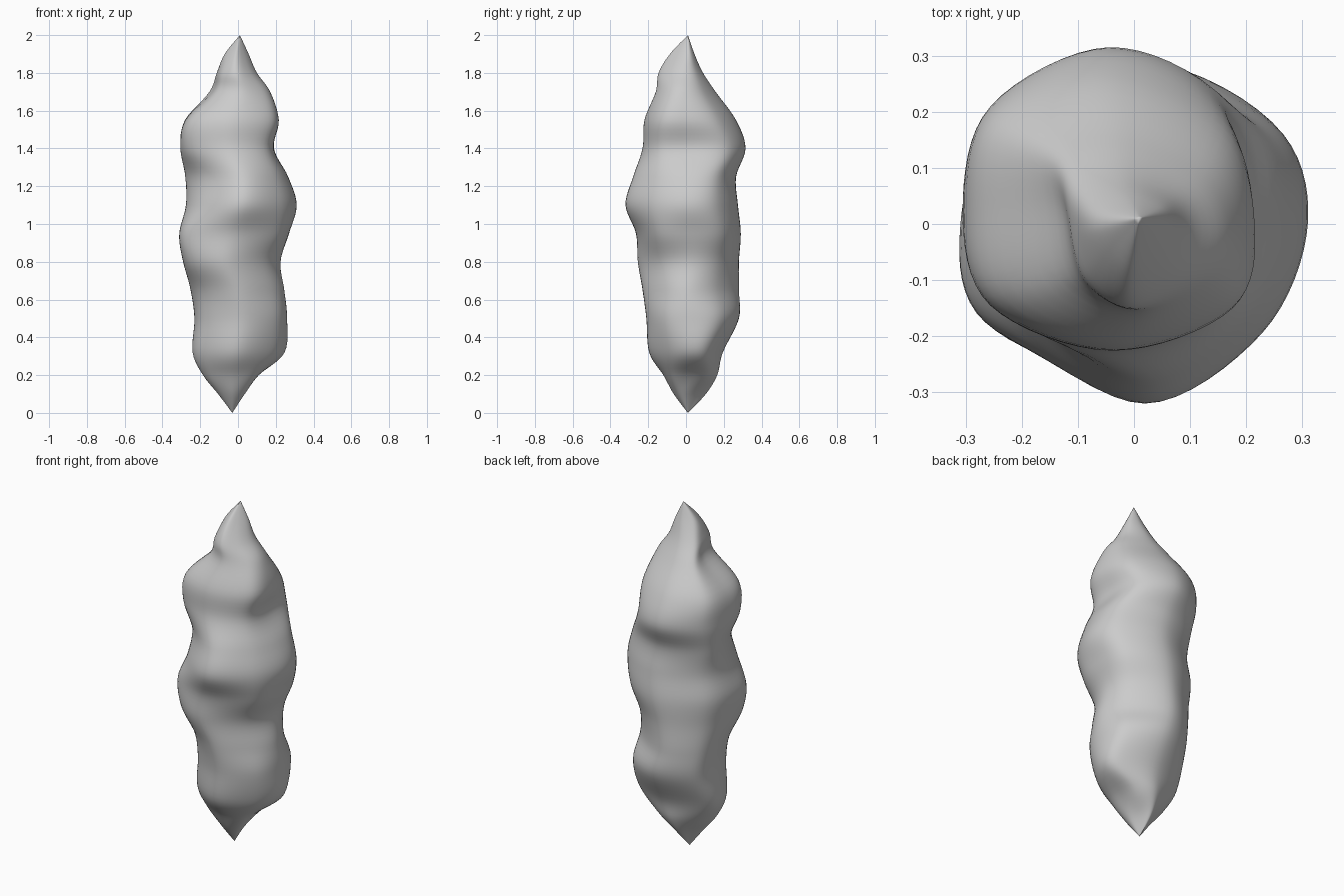
import bpy, bmesh, math
from mathutils import Vector

if "Cube" in bpy.data.objects:
    bpy.data.objects.remove(bpy.data.objects["Cube"])

# Silhouette extents of the lumpy body: height, then 8 directions counter-clockwise from +x
ANGLES = [math.radians(a) for a in (0, 39, 90, 141, 180, 219, 270, 321)]
RINGS = [
    (.10, .035, .045, .105, .095, .105, .09, .065, .045),
    (.20, .11, .145, .165, .165, .185, .16, .12, .12),
    (.32, .245, .24, .195, .225, .24, .21, .195, .20),
    (.50, .26, .28, .28, .27, .23, .21, .21, .235),
    (.65, .245, .24, .28, .285, .25, .23, .23, .22),
    (.80, .225, .245, .28, .29, .29, .30, .255, .21),
    (.95, .27, .295, .29, .30, .31, .315, .265, .27),
    (1.10, .31, .305, .275, .28, .275, .27, .32, .30),
    (1.25, .265, .28, .265, .30, .275, .24, .28, .265),
    (1.40, .19, .26, .315, .33, .305, .285, .23, .215),
    (1.55, .215, .23, .265, .31, .28, .275, .22, .23),
    (1.70, .17, .15, .155, .19, .14, .15, .16, .17),
    (1.80, .10, .09, .09, .12, .11, .125, .145, .11),
    (1.90, .055, .055, .045, .06, .07, .07, .085, .055),
]
BOTTOM, TOP = Vector((-.03, .01, 0)), Vector((.01, .01, 2))


def spline(a, b, c, d, t):
    return .5 * (2 * b + (c - a) * t + (2 * a - 5 * b + 4 * c - d) * t * t
                 + (3 * b - a - 3 * c + d) * t ** 3)


def closed_ring(z, ext, sub=8):
    n = len(ext)
    p = []
    for i, a in enumerate(ANGLES):
        # contact point of the outline with its tangent line in this direction
        slope = (ext[(i + 1) % n] - ext[i - 1]) / (math.pi / 2)
        normal = Vector((math.cos(a), math.sin(a), 0))
        tangent = Vector((-math.sin(a), math.cos(a), 0))
        p.append(ext[i] * normal + slope * tangent + Vector((0, 0, z)))
    return [spline(p[i - 1], p[i], p[(i + 1) % n], p[(i + 2) % n], s / sub)
            for i in range(n) for s in range(sub)]


# Smooth cross-sections, with the two points as collapsed rings
sections = [closed_ring(r[0], r[1:]) for r in RINGS]
count = len(sections[0])
sections = [[BOTTOM] * count] + sections + [[TOP] * count]
last = len(sections) - 1

# Lofted body
bm = bmesh.new()
low, high = bm.verts.new(BOTTOM), bm.verts.new(TOP)
rows = []
SUB = 6
for k in range(1, last * SUB):
    i, t = k // SUB, (k % SUB) / SUB
    a, b, c, d = (sections[max(0, min(last, i + o))] for o in (-1, 0, 1, 2))
    rows.append([bm.verts.new(spline(a[j], b[j], c[j], d[j], t)) for j in range(count)])
for j in range(count):
    n = (j + 1) % count
    bm.faces.new((low, rows[0][n], rows[0][j]))
    bm.faces.new((high, rows[-1][j], rows[-1][n]))
    for u, v in zip(rows, rows[1:]):
        bm.faces.new((u[j], u[n], v[n], v[j]))
bmesh.ops.recalc_face_normals(bm, faces=bm.faces)
for f in bm.faces:
    f.smooth = True
mesh = bpy.data.meshes.new("lumpy_body")
bm.to_mesh(mesh)
bm.free()
body = bpy.data.objects.new("lumpy_body", mesh)
bpy.context.collection.objects.link(body)
